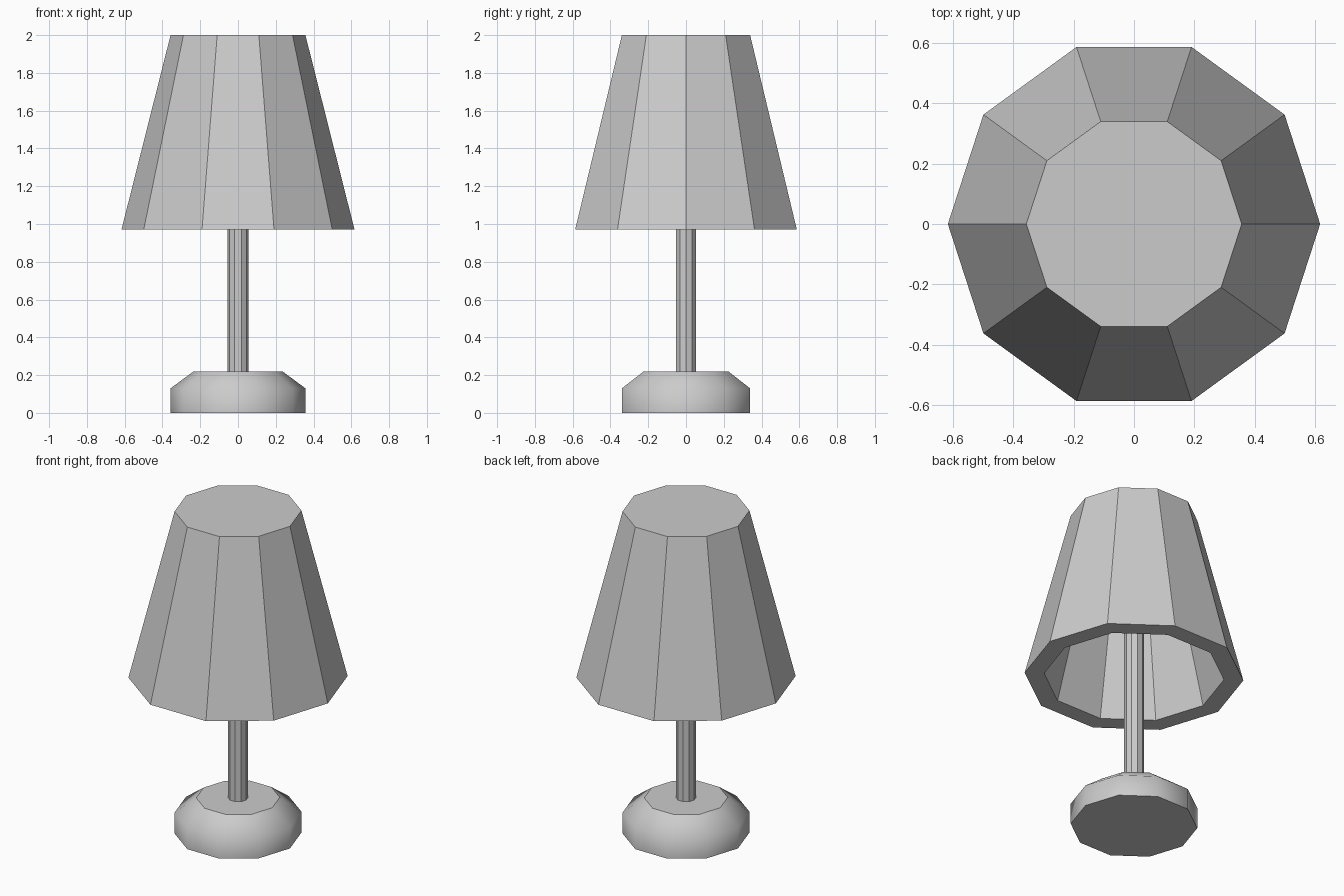
import bpy, bmesh, math

if "Cube" in bpy.data.objects:
    bpy.data.objects.remove(bpy.data.objects["Cube"])

SIDES = 10


def lathe(name, profile, smooth_bands=()):
    """Spin (radius, z) points into a ten-sided solid, capping both ends."""
    bm = bmesh.new()
    rings = []
    for r, z in profile:
        rings.append([bm.verts.new((r * math.cos(math.tau * i / SIDES),
                                    r * math.sin(math.tau * i / SIDES), z))
                      for i in range(SIDES)])
    for band, (a, b) in enumerate(zip(rings, rings[1:])):
        for i in range(SIDES):
            j = (i + 1) % SIDES
            face = bm.faces.new((a[i], a[j], b[j], b[i]))
            face.smooth = band in smooth_bands
    caps = [bm.faces.new(rings[0]), bm.faces.new(rings[-1])]
    bmesh.ops.recalc_face_normals(bm, faces=bm.faces)
    for cap in caps:
        for edge in cap.edges:
            edge.smooth = False
    mesh = bpy.data.meshes.new(name)
    bm.to_mesh(mesh)
    bm.free()
    obj = bpy.data.objects.new(name, mesh)
    bpy.context.collection.objects.link(obj)
    return obj


# Rounded foot with a sloping shoulder
lathe("base", [(0.357, 0), (0.357, 0.13), (0.235, 0.22)], smooth_bands=(0, 1))

# Slim post running up into the shade
lathe("post", [(0.056, 0.215), (0.056, 1.92)])

# Thick-walled shade: closed on top, hollow from below
lathe("shade", [(0.357, 2.0), (0.617, 0.97), (0.507, 0.97), (0.272, 1.9)])
